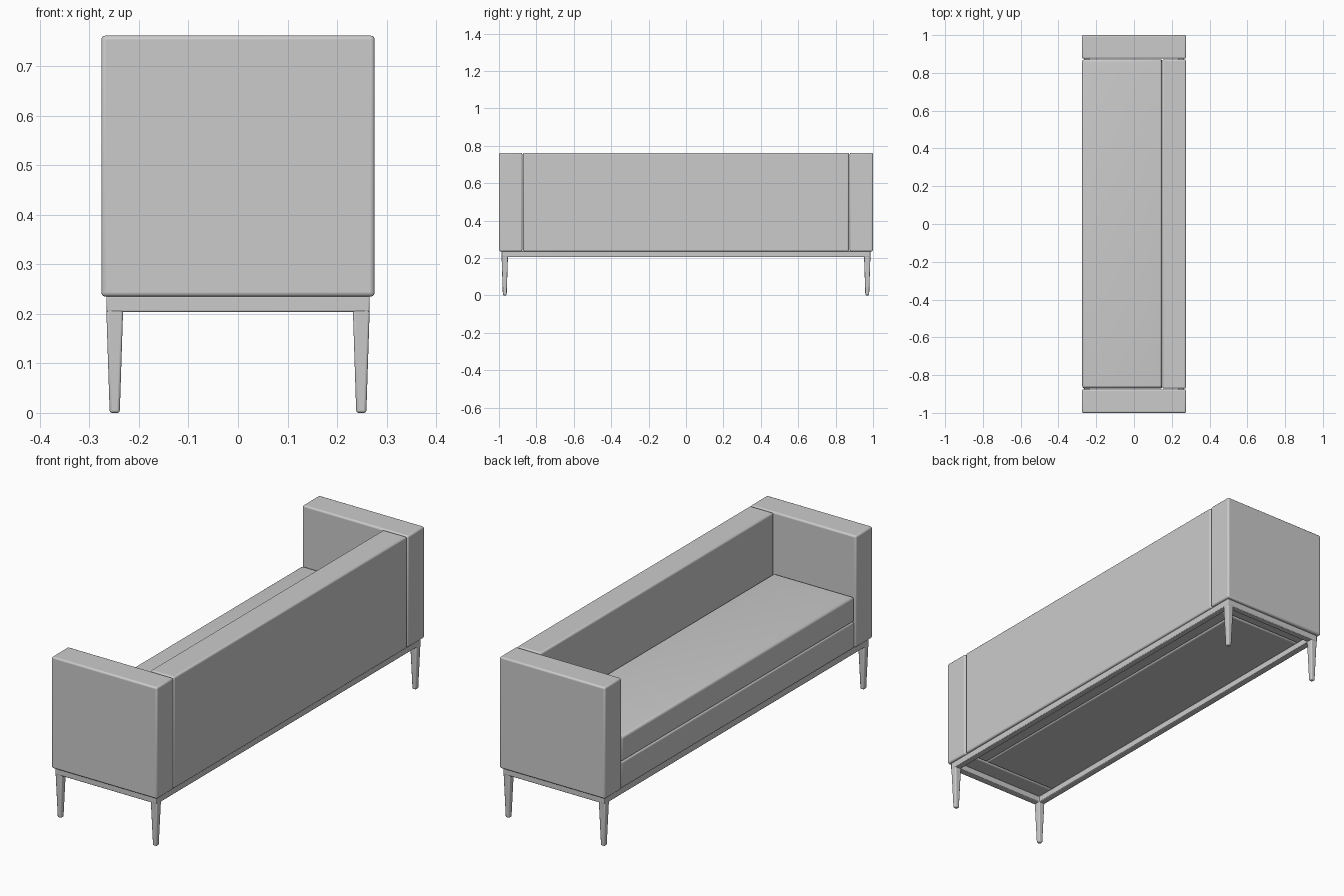
import bpy, bmesh, math
from mathutils import Vector

if "Cube" in bpy.data.objects:
    bpy.data.objects.remove(bpy.data.objects["Cube"])


def finish(name, bm, bevel, segments=3):
    bmesh.ops.recalc_face_normals(bm, faces=bm.faces)
    mesh = bpy.data.meshes.new(name)
    bm.to_mesh(mesh)
    bm.free()
    ob = bpy.data.objects.new(name, mesh)
    bpy.context.collection.objects.link(ob)
    mod = ob.modifiers.new("soft_edges", 'BEVEL')
    mod.width, mod.segments = bevel, segments
    mod.limit_method, mod.angle_limit = 'ANGLE', math.radians(40)
    bpy.ops.object.select_all(action='DESELECT')
    ob.select_set(True)
    bpy.context.view_layer.objects.active = ob
    bpy.ops.object.shade_smooth_by_angle(angle=math.radians(40))
    return ob


def box_bm(lo, hi):
    bm = bmesh.new()
    bmesh.ops.create_cube(bm, size=1)
    lo, hi = Vector(lo), Vector(hi)
    for v in bm.verts:
        v.co = (lo + hi) / 2 + v.co * (hi - lo)
    return bm


def box(name, lo, hi, bevel=0.008):
    return finish(name, box_bm(lo, hi), bevel)


# Upholstered arms and backrest
for side, y0, y1 in (("near", -1.0, -0.875), ("far", 0.875, 1.0)):
    box(side + "_arm", (-0.276, y0, 0.235), (0.276, y1, 0.762))
box("backrest", (0.15, -0.871, 0.235), (0.275, 0.871, 0.762))

# Seat base
box("seat_base", (-0.272, -0.871, 0.235), (0.148, 0.871, 0.36))

# Seat cushion with a gently crowned top
bm = box_bm((-0.274, -0.866, 0.362), (0.147, 0.87, 0.478))
bm.normal_update()
top = [f for f in bm.faces if f.normal.z > 0.9]
bmesh.ops.inset_region(bm, faces=top, thickness=0.1)
for v in top[0].verts:
    v.co.z += 0.009
finish("seat_cushion", bm, 0.009)

# Slim frame under the body: a rectangular ring
X, Y, W = 0.266, 0.986, 0.03
bm = bmesh.new()
outer = [bm.verts.new((sx * X, sy * Y, 0.204)) for sx, sy in ((-1, -1), (1, -1), (1, 1), (-1, 1))]
inner = [bm.verts.new((v.co.x - math.copysign(W, v.co.x), v.co.y - math.copysign(W, v.co.y), 0.204))
         for v in outer]
faces = [bm.faces.new((outer[i], outer[(i + 1) % 4], inner[(i + 1) % 4], inner[i])) for i in range(4)]
ext = bmesh.ops.extrude_face_region(bm, geom=faces)
bmesh.ops.translate(bm, vec=(0, 0, 0.032),
                    verts=[g for g in ext["geom"] if isinstance(g, bmesh.types.BMVert)])
finish("base_frame", bm, 0.003, 2)

# Tapered legs at the four corners
for sx, nx in ((-1, "front"), (1, "back")):
    for sy, ny in ((-1, "near"), (1, "far")):
        bm = box_bm((-0.017, -0.017, 0), (0.017, 0.017, 0.21))
        for v in bm.verts:
            if v.co.z < 0.1:
                v.co.x *= 0.6
                v.co.y *= 0.6
        bmesh.ops.translate(bm, vec=(sx * 0.249, sy * 0.969, 0), verts=bm.verts)
        finish(f"{nx}_{ny}_leg", bm, 0.005)
